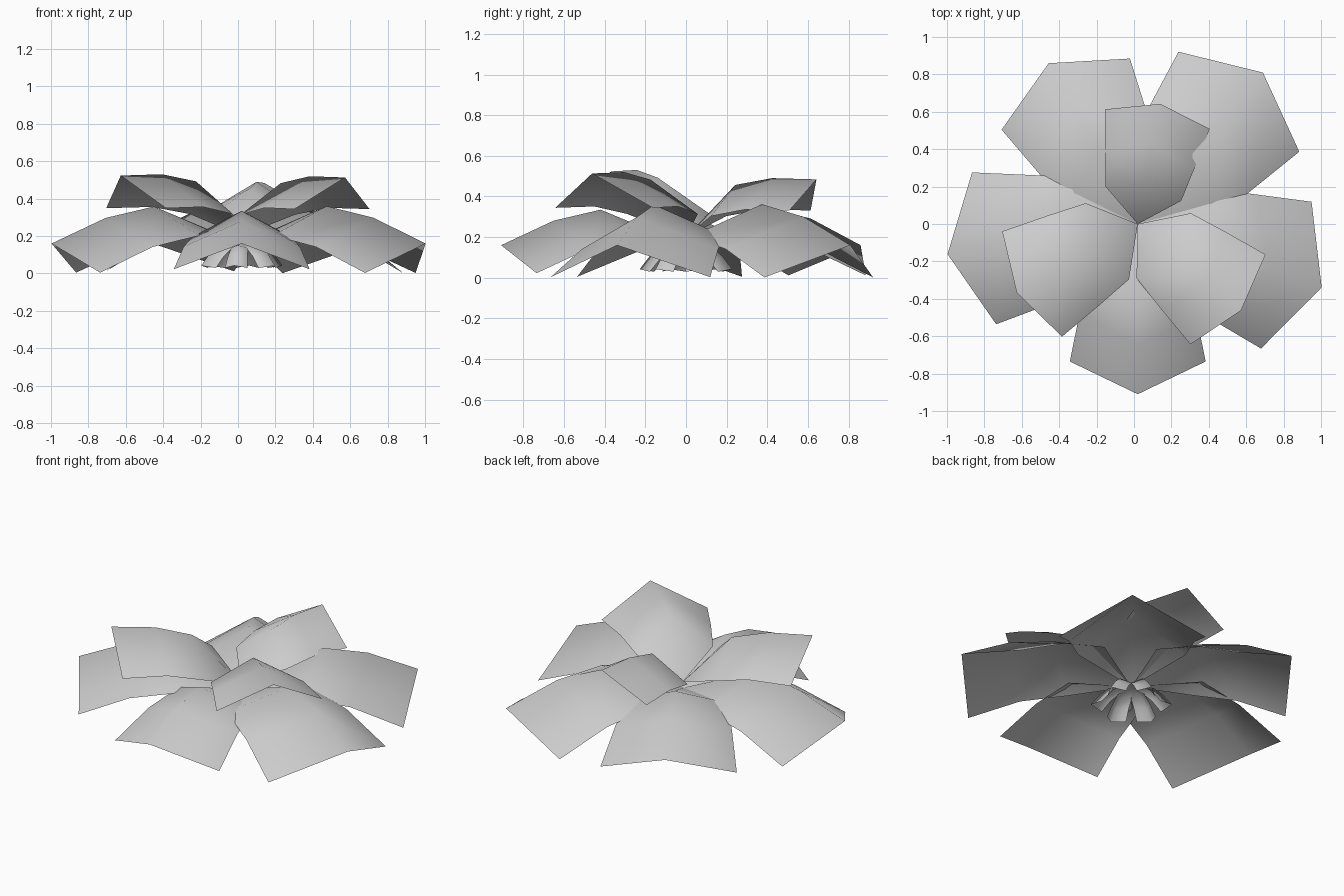
import bpy, bmesh, math
from mathutils import Matrix, Vector

cube = bpy.data.objects.get("Cube")
if cube:
    bpy.data.objects.remove(cube)

grey = bpy.data.materials.new("soft_grey")
grey.use_nodes = True
colour = (0.6, 0.6, 0.6, 1)
grey.diffuse_color = colour
grey.node_tree.nodes["Principled BSDF"].inputs["Base Color"].default_value = colour

# Petal rib: distance out, height, half width of the row
RIB = [(0.48, 0.2, 0.3), (0.745, 0.138, 0.355), (1.04, 0, 0.415)]
EDGE_BACK, EDGE_DROP = 0.2, 0.157


def petal(name, angle, size, pitch, base_z, narrow=1.0):
    """Folded petal sheet: chevron rows spreading from one base point."""
    bm = bmesh.new()
    base = bm.verts.new((0, 0, 0))
    rows = []
    for u, z, w in RIB:
        rows.append([bm.verts.new((u - EDGE_BACK * abs(s), s * w * narrow, z - EDGE_DROP * abs(s)))
                     for s in (-1, 0, 1)])
    for i in (0, 1):
        bm.faces.new((base, rows[0][i], rows[0][i + 1]))
        for near, far in zip(rows, rows[1:]):
            bm.faces.new((near[i], far[i], far[i + 1], near[i + 1]))
    place = (Matrix.Translation(Vector((0.02, 0, base_z)))
             @ Matrix.Rotation(math.radians(angle), 4, 'Z')
             @ Matrix.Rotation(math.radians(-pitch), 4, 'Y')
             @ Matrix.Scale(size, 4))
    bm.transform(place)
    bm.normal_update()
    for f in bm.faces:
        f.smooth = True
    mesh = bpy.data.meshes.new(name)
    bm.to_mesh(mesh)
    bm.free()
    mesh.materials.append(grey)
    obj = bpy.data.objects.new(name, mesh)
    bpy.context.collection.objects.link(obj)


# Five wide lower petals
for name, angle, size in [("front", -90, 0.875), ("left", -19, 1), ("back_left", 50.4, 1.01),
                          ("back_right", 119, 0.945), ("right", 189, 0.99)]:
    petal("lower_petal_" + name, angle, size, 0, 0.16)

# Three raised upper petals
for name, angle, size in [("front_right", 209.6, 0.78), ("front_left", -39.9, 0.755),
                          ("back", 79.4, 0.685)]:
    petal("upper_petal_" + name, angle, size, 23.5, 0.2)

# Small drooping leaves under the centre
for i in range(6):
    petal(f"under_leaf_{i + 1}", 20 + i * 60, 0.25, -27, 0.16, 0.6)
